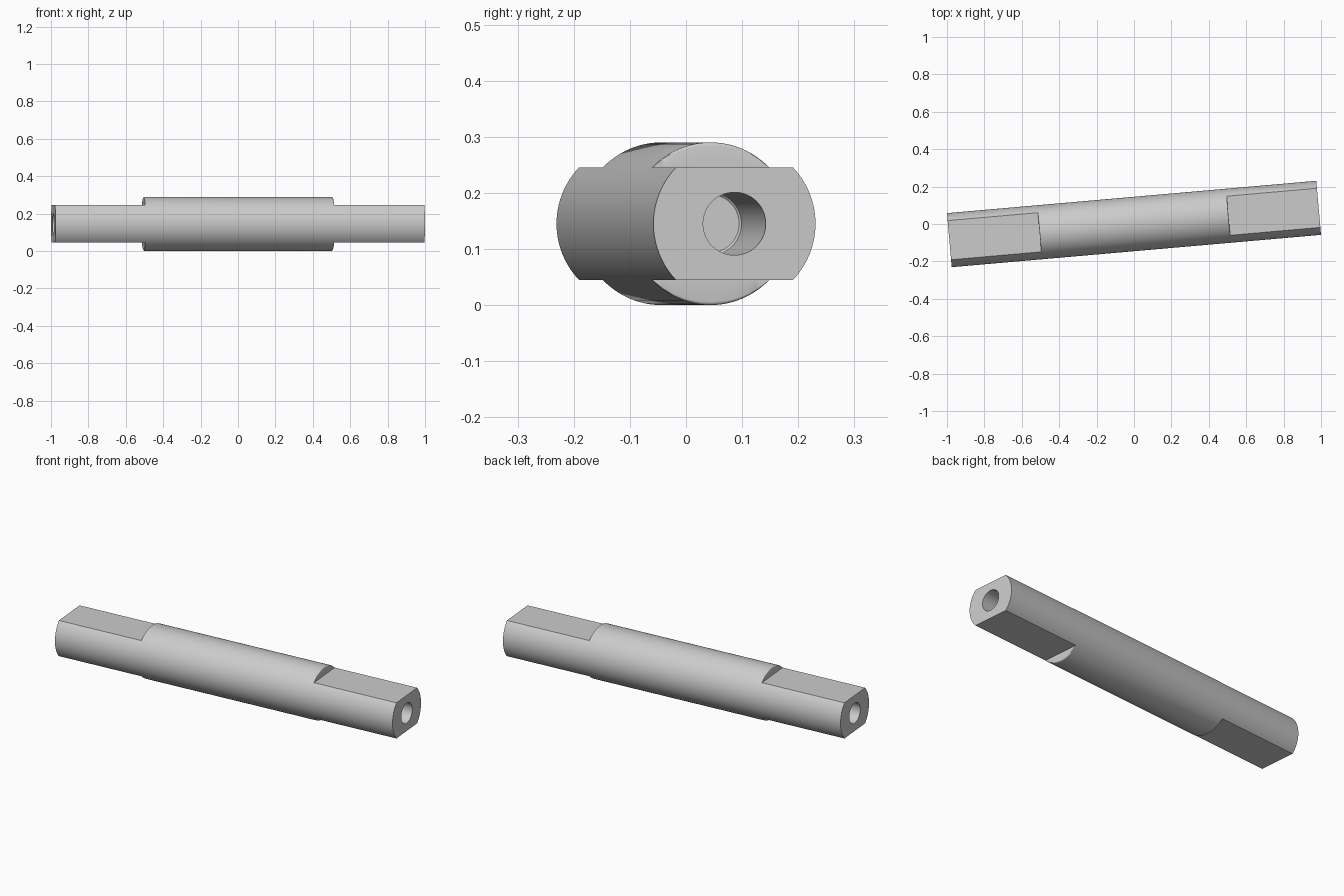
import bpy, bmesh, math

if "Cube" in bpy.data.objects:
    bpy.data.objects.remove(bpy.data.objects["Cube"])

R, FLAT = 0.145, 0.10        # shaft radius, half thickness across the flats
END, SHOULDER = 0.991, 0.507 # half length, distance to the flat's shoulder
HOLE, DEPTH = 0.056, 0.50    # end bore
ROUND = 0.006                # rounding of the shoulder edge

# angles around the section, with exact points at the corners of the flats
corner = math.asin(FLAT / R)
spans = [(-corner, corner, 20), (corner, math.pi - corner, 24),
         (math.pi - corner, math.pi + corner, 20),
         (math.pi + corner, 2 * math.pi - corner, 24)]
angles = [a + (b - a) * i / n for a, b, n in spans for i in range(n)]


def section(x, keep):
    """Shaft ring; keep = 0 is cut to the flats, 1 is fully round."""
    ring = []
    for a in angles:
        y, z = R * math.cos(a), R * math.sin(a)
        if abs(z) > FLAT:
            z = math.copysign(FLAT + (abs(z) - FLAT) * keep, z)
        ring.append((x, y, z))
    return ring


def circle(x, r):
    return [(x, r * math.cos(a), r * math.sin(a)) for a in angles]


# half of the loft: bore floor, bore wall, flatted end, shoulder, round middle
half = [circle(END - DEPTH, HOLE - 0.004), circle(END - DEPTH + 0.004, HOLE),
        circle(END, HOLE), section(END, 0), section(SHOULDER, 0)]
for i in range(5):
    t = math.pi / 2 * i / 4
    half.append(section(SHOULDER - ROUND * (1 - math.cos(t)),
                        1 - ROUND / (R - FLAT) * (1 - math.sin(t))))
rings = half + [[(-x, y, z) for x, y, z in r] for r in reversed(half)]

bm = bmesh.new()
loops = [[bm.verts.new(p) for p in r] for r in rings]
n = len(angles)
for a, b in zip(loops, loops[1:]):
    for i in range(n):
        j = (i + 1) % n
        bm.faces.new((a[i], a[j], b[j], b[i]))
bm.faces.new(loops[0])
bm.faces.new(loops[-1])
bmesh.ops.recalc_face_normals(bm, faces=bm.faces)
mesh = bpy.data.meshes.new("shaft")
bm.to_mesh(mesh)
bm.free()

grey = bpy.data.materials.new("steel_grey")
grey.diffuse_color = (0.6, 0.6, 0.6, 1)
grey.use_nodes = True
grey.node_tree.nodes["Principled BSDF"].inputs["Base Color"].default_value = grey.diffuse_color
mesh.materials.append(grey)

shaft = bpy.data.objects.new("shaft", mesh)
bpy.context.collection.objects.link(shaft)
shaft.location.z = R
shaft.rotation_euler.z = math.radians(5)
bpy.context.view_layer.objects.active = shaft
shaft.select_set(True)
bpy.ops.object.shade_smooth_by_angle(angle=math.radians(30))
